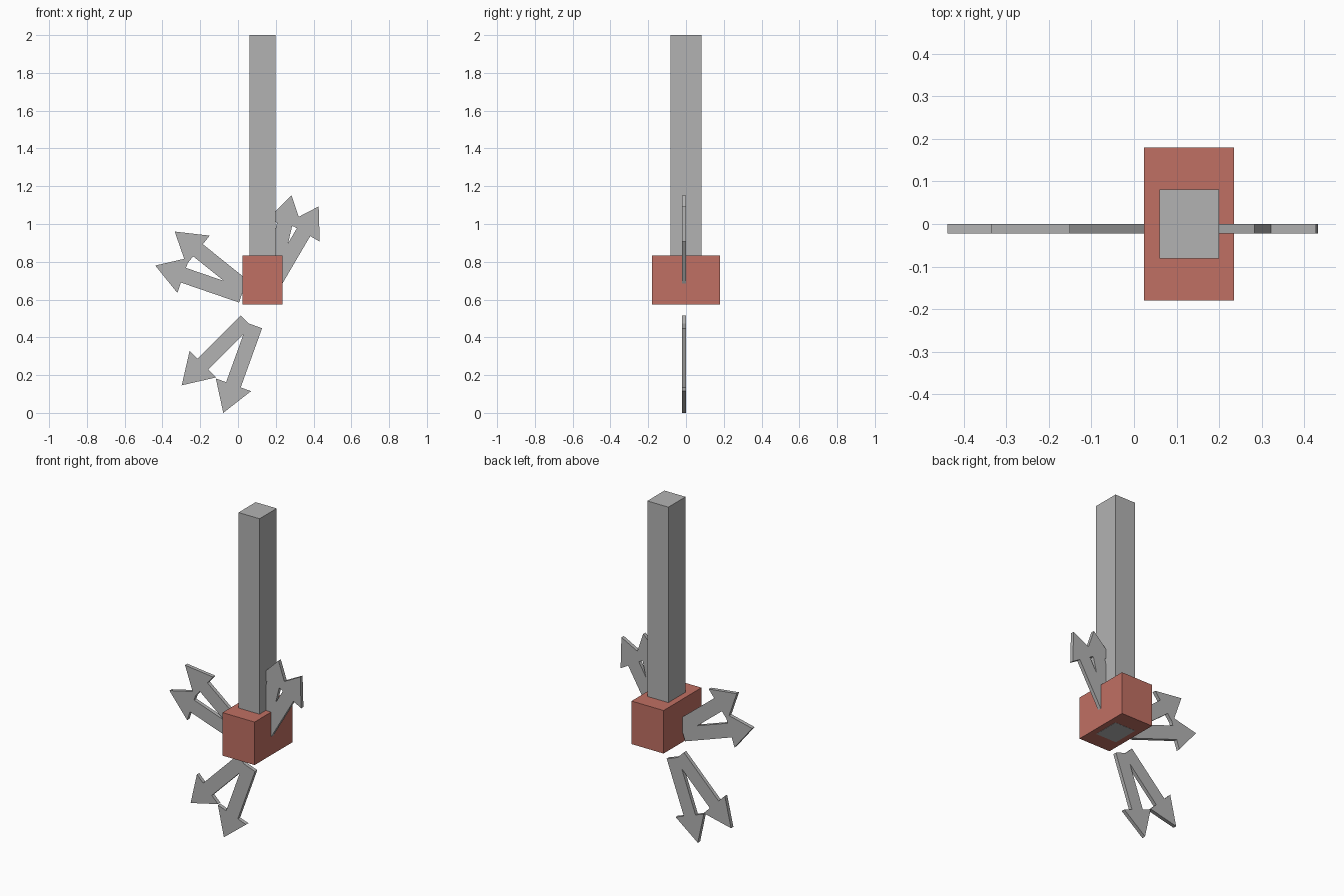
import bpy
from mathutils import Vector

if "Cube" in bpy.data.objects:
    bpy.data.objects.remove(bpy.data.objects["Cube"])


def material(name, colour):
    m = bpy.data.materials.new(name)
    m.diffuse_color = (*colour, 1)
    m.use_nodes = True
    m.node_tree.nodes["Principled BSDF"].inputs["Base Color"].default_value = m.diffuse_color
    return m


GREY = material("grey", (0.45, 0.45, 0.45))
RED = material("brick red", (0.53, 0.16, 0.125))


def add_mesh(name, verts, faces, mat):
    mesh = bpy.data.meshes.new(name)
    mesh.from_pydata(verts, [], faces)
    mesh.materials.append(mat)
    obj = bpy.data.objects.new(name, mesh)
    bpy.context.collection.objects.link(obj)
    return obj


def block(name, x0, x1, half_y, z0, z1, mat):
    outline = [(x0, z0), (x1, z0), (x1, z1), (x0, z1)]
    return extrude(name, outline, -half_y, half_y, mat)


def extrude(name, outline, y0, y1, mat):
    """Solid from a counter-clockwise x-z outline, extruded along y."""
    n = len(outline)
    verts = [(x, y, z) for y in (y0, y1) for x, z in outline]
    faces = [list(range(n)), list(range(2 * n - 1, n - 1, -1))]
    faces += [[i, i + n, (i + 1) % n + n, (i + 1) % n] for i in range(n)]
    return add_mesh(name, verts, faces, mat)


def arrow(name, tail, tip, head_len=0.158, head_half=0.099, shaft_half=0.041):
    tail, tip = Vector(tail), Vector(tip)
    d = (tip - tail).normalized()
    side = Vector((-d.y, d.x))
    base = tip - d * head_len
    outline = [tail - side * shaft_half, base - side * shaft_half,
               base - side * head_half, tip,
               base + side * head_half, base + side * shaft_half,
               tail + side * shaft_half]
    return extrude(name, [tuple(p) for p in outline], -0.022, 0.0, GREY)


# Post runs down through the block, its end just showing underneath
block("post", 0.06, 0.199, 0.081, 0.574, 2.0, GREY)
block("base_block", 0.023, 0.235, 0.179, 0.575, 0.832, RED)

# Three pairs of flat arrows fanning out from the block
arrow("lower_arrow_left", (0.043, 0.487), (-0.298, 0.146))
arrow("lower_arrow_right", (0.089, 0.462), (-0.078, 0.0))
arrow("left_arrow_upper", (0.040, 0.659), (-0.335, 0.960))
arrow("left_arrow_lower", (0.019, 0.623), (-0.438, 0.780))
arrow("right_arrow_upper", (0.172, 0.682), (0.283, 1.152))
arrow("right_arrow_lower", (0.183, 0.677), (0.427, 1.093))
